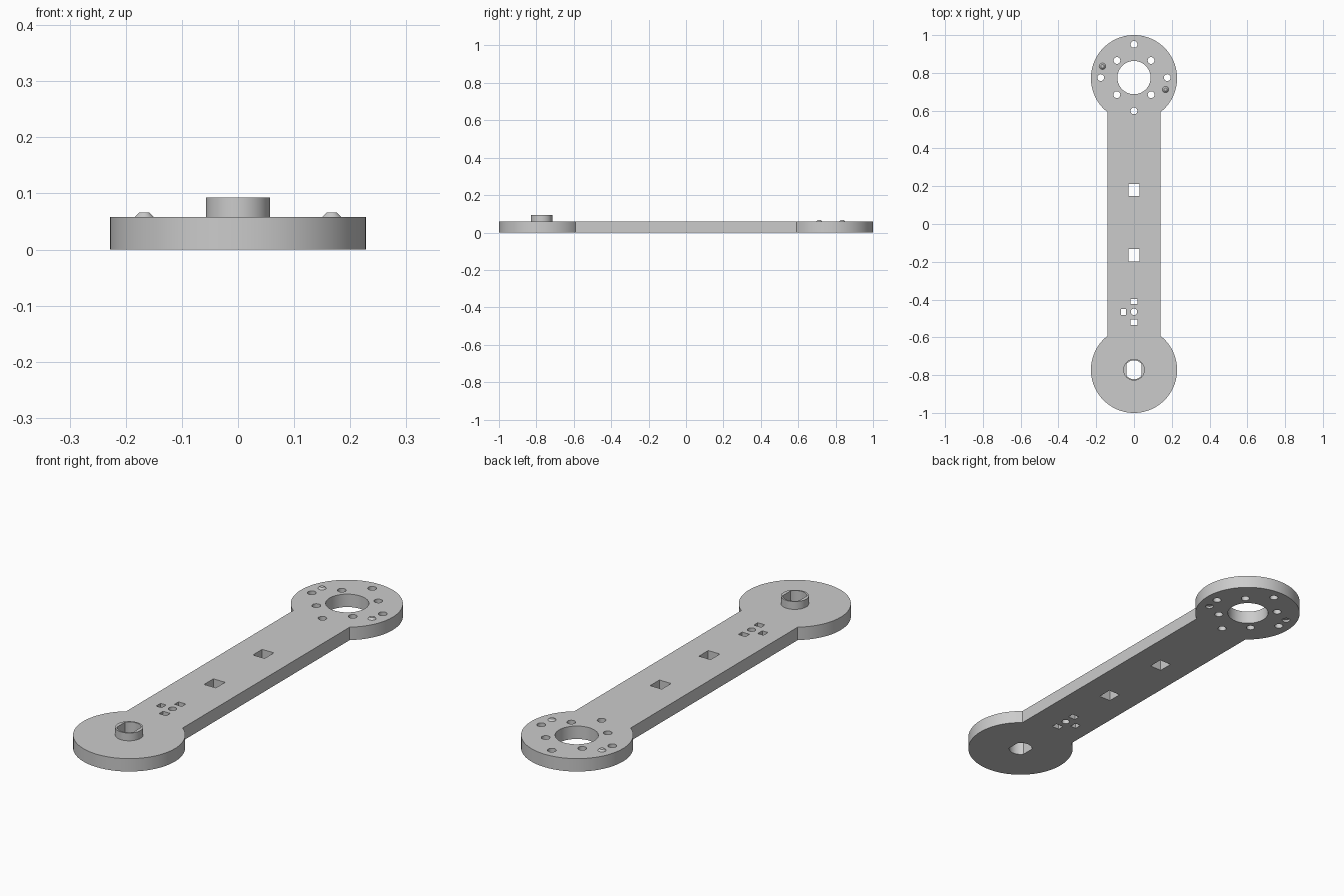
import bpy, bmesh
from math import cos, sin, pi, asin, acos, radians

if "Cube" in bpy.data.objects:
    bpy.data.objects.remove(bpy.data.objects["Cube"], do_unlink=True)

THICK = 0.058
END_Y = 0.772
END_R = 0.228
HALF_W = 0.14
RING_Y = 0.775

grey = bpy.data.materials.new("light grey")
grey.use_nodes = True
grey.diffuse_color = (0.6, 0.6, 0.6, 1)
grey.node_tree.nodes["Principled BSDF"].inputs["Base Color"].default_value = (0.6, 0.6, 0.6, 1)


def arc(cx, cy, r, a0, a1, n):
    return [(cx + r * cos(a0 + (a1 - a0) * i / n), cy + r * sin(a0 + (a1 - a0) * i / n))
            for i in range(n + 1)]


def circle(cx, cy, r, n=32):
    return arc(cx, cy, r, 0, 2 * pi, n)[:-1]


def rect(cx, cy, hx, hy):
    return [(cx - hx, cy - hy), (cx + hx, cy - hy), (cx + hx, cy + hy), (cx - hx, cy + hy)]


def prism(bm, pts, z0, z1):
    """Closed prism from an anticlockwise outline."""
    low = [bm.verts.new((x, y, z0)) for x, y in pts]
    high = [bm.verts.new((x, y, z1)) for x, y in pts]
    bm.faces.new(low[::-1])
    bm.faces.new(high)
    for i in range(len(pts)):
        j = (i + 1) % len(pts)
        bm.faces.new((low[i], low[j], high[j], high[i]))


def make(name, bm):
    mesh = bpy.data.meshes.new(name)
    bm.to_mesh(mesh)
    bm.free()
    mesh.materials.append(grey)
    ob = bpy.data.objects.new(name, mesh)
    bpy.context.collection.objects.link(ob)
    return ob


def cut(ob, cutter):
    mod = ob.modifiers.new("holes", 'BOOLEAN')
    mod.operation = 'DIFFERENCE'
    mod.solver = 'EXACT'
    mod.object = cutter
    bpy.context.view_layer.update()
    dg = bpy.context.evaluated_depsgraph_get()
    mesh = bpy.data.meshes.new_from_object(ob.evaluated_get(dg))
    ob.modifiers.clear()
    ob.data = mesh


# Arm plate: straight bar flowing into a round end at each side
neck = asin(HALF_W / END_R)
outline = (arc(0, END_Y, END_R, -pi / 2 + neck, 1.5 * pi - neck, 80)
           + arc(0, -END_Y, END_R, pi / 2 + neck, 2.5 * pi - neck, 80))
bm = bmesh.new()
prism(bm, outline, 0, THICK)
arm = make("arm_plate", bm)

# Shaft boss on the front round end
bm = bmesh.new()
prism(bm, circle(0, -END_Y, 0.057, 48), THICK, 0.093)
boss = make("shaft_boss", bm)

# Through holes
flat = acos(0.041 / 0.05)
shaft = (arc(0, -END_Y, 0.05, flat, pi - flat, 14)
         + arc(0, -END_Y, 0.05, pi + flat, 2 * pi - flat, 14))
holes = [shaft, circle(0, RING_Y, 0.088, 64)]
for k in range(8):
    r = 0.128 if k % 2 else 0.176
    holes.append(circle(r * cos(k * pi / 4), RING_Y + r * sin(k * pi / 4), 0.018, 24))
holes += [rect(0, 0.18, 0.029, 0.033), rect(0, -0.166, 0.029, 0.033),
          rect(0, -0.41, 0.018, 0.014), rect(0, -0.52, 0.018, 0.014),
          rect(-0.056, -0.465, 0.014, 0.016), circle(0, -0.465, 0.017, 24)]

# Locating bumps, each with a shallow recess underneath
bumps = [(-0.167, 0.835), (0.167, 0.712)]

bm = bmesh.new()
for h in holes:
    prism(bm, h, -0.1, 0.2)
for x, y in bumps:
    prism(bm, circle(x, y, 0.017, 24), -0.1, 0.01)
cutter = make("hole_cutter", bm)
cutter.hide_render = True
for ob in (arm, boss):
    cut(ob, cutter)
bpy.data.objects.remove(cutter, do_unlink=True)

parts = [arm, boss]
for side, (x, y) in zip(("right", "left"), bumps):
    bm = bmesh.new()
    bmesh.ops.create_cone(bm, cap_ends=True, segments=24, radius1=0.017, radius2=0.009, depth=0.008)
    bmesh.ops.translate(bm, verts=bm.verts, vec=(x, y, THICK + 0.004))
    parts.append(make(side + "_locating_bump", bm))

# Smooth round walls, crisp edges
bpy.ops.object.select_all(action='DESELECT')
for ob in parts:
    ob.select_set(True)
bpy.context.view_layer.objects.active = arm
bpy.ops.object.shade_smooth_by_angle(angle=radians(30))
